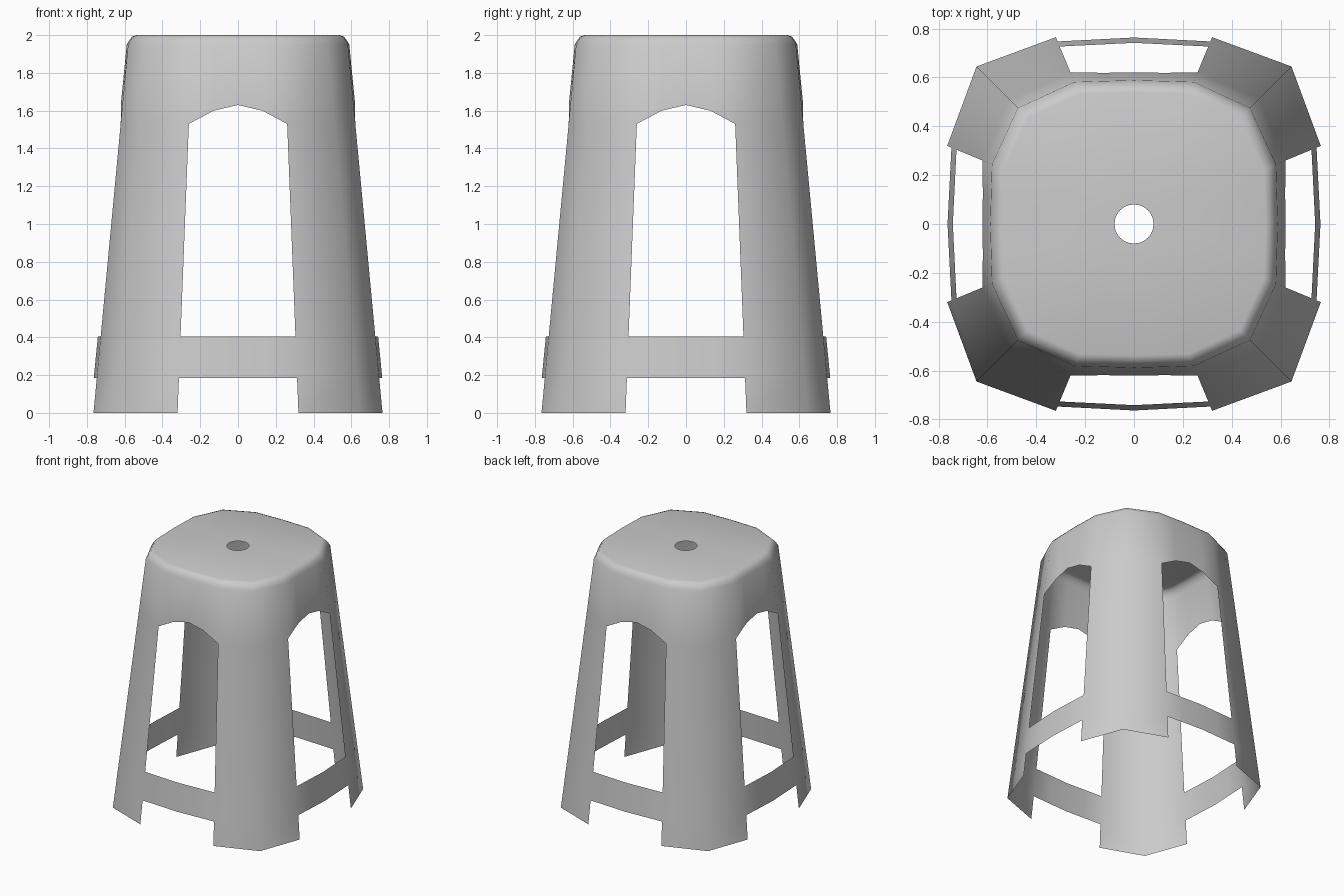
import bpy
import bmesh
from math import sin, cos, pi
from mathutils import Matrix, Vector

cube = bpy.data.objects.get("Cube")
if cube:
    bpy.data.objects.remove(cube)

# Single grey plastic
plastic = bpy.data.materials.new("grey_plastic")
plastic.use_nodes = True
colour = (0.6, 0.6, 0.6, 1)
plastic.diffuse_color = colour
plastic.node_tree.nodes["Principled BSDF"].inputs["Base Color"].default_value = colour

ARCH = {0: 1.63, 1: 1.6, 2: 1.53, 3: 1.53}   # opening top by column
TOP_RINGS = ((1.0, 1.95), (0.975, 1.975), (0.95, 1.993), (0.915, 2.0))
HOLE_RADIUS = 0.08


def wall_point(step, z):
    """Point on the tapering wall; step 0 is mid side, 2 leg edge, 3 corner."""
    edge = Vector((0.32 - 0.039 * z, 0.765 - 0.094 * z))
    if abs(step) == 3:
        corner = 0.645 - 0.087 * z
        return Vector((corner, -corner, z))
    mid_depth = 0.782 - 0.099 * z
    t = step / 2
    depth = mid_depth + (edge.y - mid_depth) * abs(t)
    return Vector((edge.x * t, -depth, z))


def column(step):
    """All points of one column, from foot to hole rim."""
    heights = [0, 0.185, 0.405, ARCH[abs(step)]]
    points = [wall_point(step, z) for z in heights]
    for scale, z in TOP_RINGS:
        p = wall_point(step, 1.95) * scale
        points.append(Vector((p.x, p.y, z)))
    angle = step * pi / 12
    points.append(Vector((HOLE_RADIUS * sin(angle), -HOLE_RADIUS * cos(angle), 2)))
    return points


# Four identical sides, each running from leg edge to the next corner
bm = bmesh.new()
columns = []
for side in range(4):
    turn = Matrix.Rotation(side * pi / 2, 3, 'Z')
    for step in range(-2, 4):
        columns.append((step, [bm.verts.new(turn @ p) for p in column(step)]))

# Skin the shell, leaving out the gap below each rail and the arched opening
for i, (step, low) in enumerate(columns):
    high = columns[(i + 1) % len(columns)][1]
    for row in range(len(low) - 1):
        if -2 <= step < 2 and row in (0, 2):
            continue
        bm.faces.new((low[row], high[row], high[row + 1], low[row + 1]))

bmesh.ops.delete(bm, geom=[v for v in bm.verts if not v.link_faces], context='VERTS')
for face in bm.faces:
    face.smooth = True

mesh = bpy.data.meshes.new("stool_shell")
bm.to_mesh(mesh)
bm.free()
mesh.materials.append(plastic)
stool = bpy.data.objects.new("stool_shell", mesh)
bpy.context.scene.collection.objects.link(stool)
